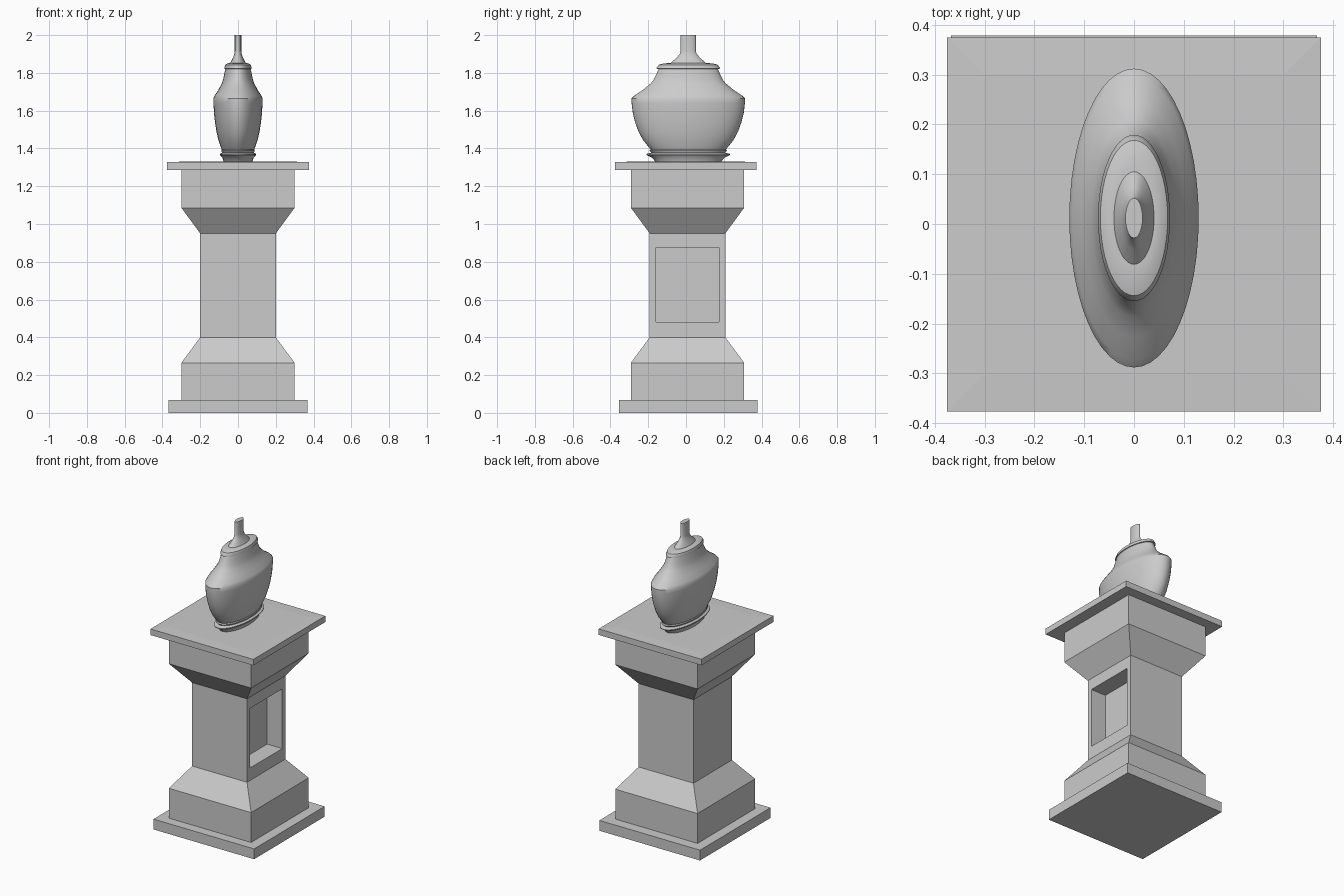
import bpy, bmesh, math

cube = bpy.data.objects.get("Cube")
if cube:
    bpy.data.objects.remove(cube, do_unlink=True)

stone = bpy.data.materials.new("grey stone")
stone.use_nodes = True
GREY = (0.6, 0.6, 0.6, 1)
stone.diffuse_color = GREY
stone.node_tree.nodes["Principled BSDF"].inputs["Base Color"].default_value = GREY


def add_object(name, bm, location):
    bmesh.ops.recalc_face_normals(bm, faces=bm.faces)
    mesh = bpy.data.meshes.new(name)
    bm.to_mesh(mesh)
    bm.free()
    mesh.materials.append(stone)
    obj = bpy.data.objects.new(name, mesh)
    obj.location = location
    bpy.context.collection.objects.link(obj)
    return obj


def loft(name, profile, sides, location=(0, 0, 0), ratio=1, start=0):
    """Stack rings of (radius, height), squashed in x by ratio, with closed ends."""
    bm = bmesh.new()
    rings = []
    for r, z in profile:
        angles = [start + math.tau * i / sides for i in range(sides)]
        rings.append([bm.verts.new((r * ratio * math.cos(a), r * math.sin(a), z)) for a in angles])
    for low, high in zip(rings, rings[1:]):
        for i in range(sides):
            j = (i + 1) % sides
            bm.faces.new((low[i], low[j], high[j], high[i]))
    bm.faces.new(rings[0])
    bm.faces.new(rings[-1])
    return add_object(name, bm, location)


def square_loft(name, profile, location):
    """Square loft; the profile holds half widths."""
    corners = [(half * math.sqrt(2), z) for half, z in profile]
    return loft(name, corners, 4, location, start=math.pi / 4)


# Pedestal: plinth, shaft with flared ends, cap slab
square_loft("plinth", [(0.367, 0), (0.367, 0.068)], (0, 0.011, 0))
shaft = square_loft("pedestal_shaft", [(0.3, 0.068), (0.3, 0.265), (0.2, 0.4), (0.2, 0.95),
                                       (0.3, 1.086), (0.3, 1.288)], (0, 0.008, 0))
square_loft("cap_slab", [(0.375, 1.287), (0.375, 1.327), (0.302, 1.33)], (0, -0.001, 0))

# Niche sunk into the left face of the shaft
bm = bmesh.new()
bm.from_mesh(shaft.data)
panel = [f for f in bm.faces if f.normal.x > 0.9 and 0.5 < f.calc_center_median().z < 0.8]
bmesh.ops.inset_region(bm, faces=panel, thickness=0.03)
for v in panel[0].verts:
    v.co.z = 0.482 if v.co.z < 0.7 else 0.875
    v.co.y = math.copysign(0.167, v.co.y)
sunk = bmesh.ops.extrude_face_region(bm, geom=panel)["geom"]
bmesh.ops.translate(bm, vec=(-0.11, 0, 0), verts=[g for g in sunk if isinstance(g, bmesh.types.BMVert)])
bmesh.ops.delete(bm, geom=[f for f in panel if f.is_valid], context="FACES")
bm.to_mesh(shaft.data)
bm.free()

# Flattened urn, its foot, lid and finial
urn_parts = {
    "urn_foot": [(0.175, 1.33), (0.19, 1.35), (0.222, 1.366), (0.222, 1.371), (0.195, 1.378),
                 (0.205, 1.388), (0.2, 1.395)],
    "urn_body": [(0.19, 1.385), (0.212, 1.41), (0.24, 1.445), (0.264, 1.49), (0.282, 1.54),
                 (0.294, 1.59), (0.3, 1.64), (0.3, 1.665), (0.285, 1.68), (0.24, 1.71),
                 (0.198, 1.745), (0.182, 1.765), (0.17, 1.79), (0.155, 1.825)],
    "urn_lid": [(0.15, 1.819), (0.167, 1.822), (0.167, 1.827), (0.156, 1.843), (0.13, 1.85),
                (0.1, 1.852)],
    "urn_finial": [(0.1, 1.845), (0.085, 1.86), (0.062, 1.88), (0.045, 1.9), (0.04, 1.915), (0.04, 2.0)],
}
for name, profile in urn_parts.items():
    part = loft(name, profile, 48, (0, 0.012, 0), ratio=0.433)
    bpy.ops.object.select_all(action="DESELECT")
    part.select_set(True)
    bpy.context.view_layer.objects.active = part
    bpy.ops.object.shade_smooth_by_angle(angle=math.radians(35))
